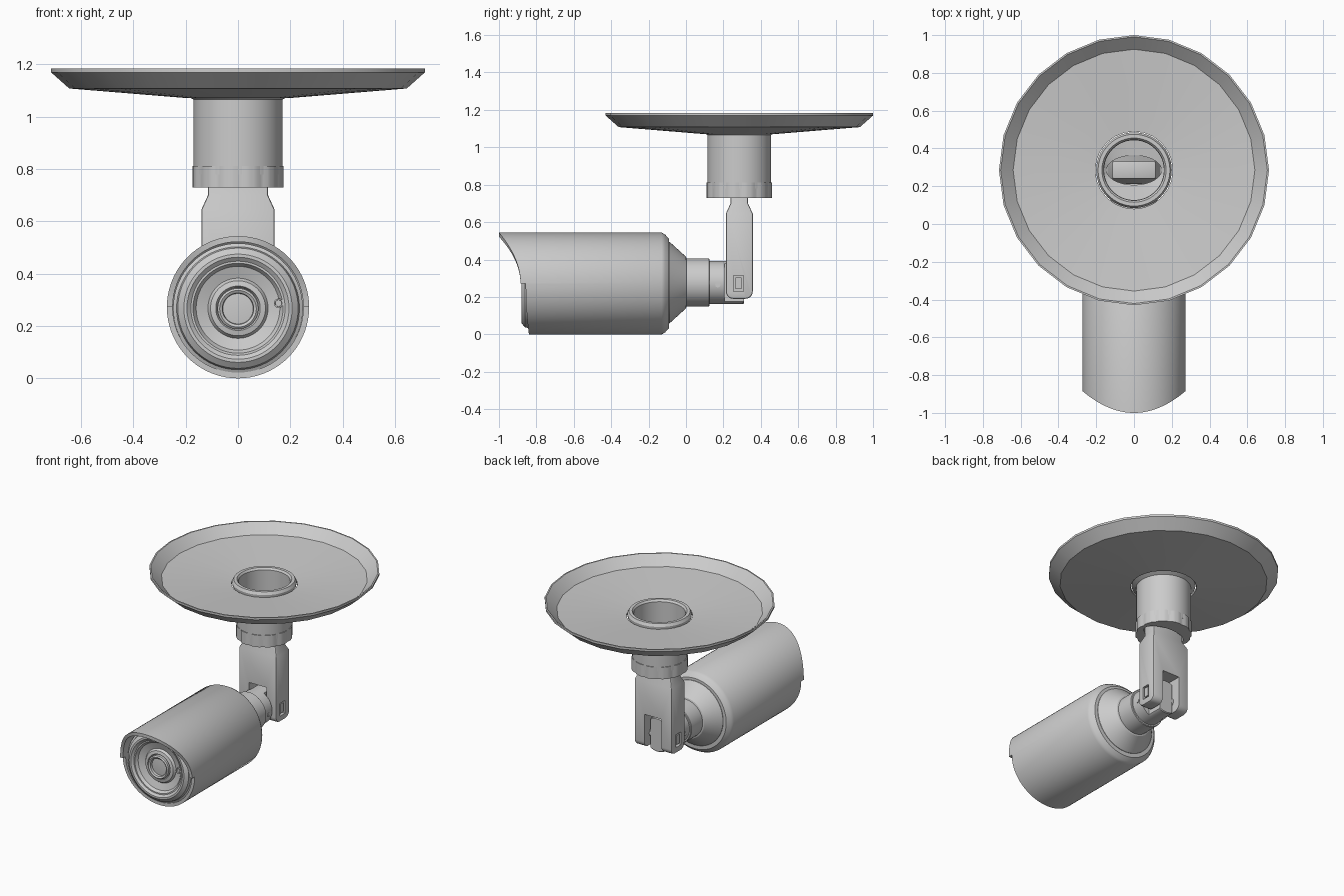
import bpy, bmesh, math
from mathutils import Vector

if "Cube" in bpy.data.objects:
    bpy.data.objects.remove(bpy.data.objects["Cube"])

CY = 0.285   # y of the vertical mount axis
CZ = 0.272   # height of the camera axis


def finish(name, bm, angle=30):
    bmesh.ops.remove_doubles(bm, verts=bm.verts, dist=1e-5)
    bmesh.ops.recalc_face_normals(bm, faces=bm.faces)
    me = bpy.data.meshes.new(name)
    bm.to_mesh(me)
    bm.free()
    ob = bpy.data.objects.new(name, me)
    bpy.context.collection.objects.link(ob)
    bpy.ops.object.select_all(action='DESELECT')
    ob.select_set(True)
    bpy.context.view_layer.objects.active = ob
    if angle:
        bpy.ops.object.shade_smooth_by_angle(angle=math.radians(angle))
    return ob


def skin(bm, cols, closed=False):
    """Join columns of points, cyclic around; closed also joins column ends."""
    vs = [[bm.verts.new(p) for p in c] for c in cols]
    m = len(cols[0])
    for i, a in enumerate(vs):
        b = vs[(i + 1) % len(vs)]
        for j in range(m if closed else m - 1):
            k = (j + 1) % m
            bm.faces.new((a[j], a[k], b[k], b[j]))


def lathe(name, prof, axis='Z', at=(0, 0, 0), n=64, closed=False, scale=None, clamp=9, angle=30):
    """Profile of (radius, height) or (radius_x, radius_y, height)."""
    cols = []
    for i in range(n):
        t = 2 * math.pi * i / n
        s = scale(i) if scale else 1
        col = []
        for p in prof:
            u, v, h = p[0] * math.cos(t), p[-2] * math.sin(t), p[-1]
            if len(p) == 2:
                u, v = u * s, v * s
            u = max(-clamp, min(clamp, u))
            q = {'Z': (u, v, h), 'Y': (u, h, v), 'X': (h, u, v)}[axis]
            col.append(Vector(q) + Vector(at))
        cols.append(col)
    bm = bmesh.new()
    skin(bm, cols, closed)
    return finish(name, bm, angle)


def box(name, lo, hi):
    bm = bmesh.new()
    bmesh.ops.create_cube(bm, size=1)
    for v in bm.verts:
        v.co = [lo[k] + (v.co[k] + .5) * (hi[k] - lo[k]) for k in range(3)]
    return finish(name, bm, None)


def modify(ob, kind, **kw):
    m = ob.modifiers.new(kind, kind)
    for k, v in kw.items():
        setattr(m, k, v)
    bpy.context.view_layer.objects.active = ob
    bpy.ops.object.modifier_apply(modifier=m.name)


def cut(ob, cutter):
    cutter.hide_render = True
    modify(ob, 'BOOLEAN', operation='DIFFERENCE', solver='EXACT', object=cutter)
    bpy.data.objects.remove(cutter)


mount = (0, CY, 0)

# ceiling dish: thin low-sided shell with a hole for the hub
lathe("ceiling_dish", [(.205, 1.072), (.645, 1.108), (.715, 1.17), (.715, 1.184), (.706, 1.184),
                       (.64, 1.122), (.205, 1.086)], at=mount, n=24, closed=True, angle=20)

# hollow stem with a raised lip above the dish
lathe("mount_stem", [(.17, .78), (.17, 1.066), (.198, 1.08), (.2, 1.10), (.19, 1.118), (.17, 1.118),
                     (.16, 1.105), (.16, .78)], at=mount, closed=True)

# ribbed collar with an oval opening in its floor
lathe("ribbed_collar", [(.175, .73), (.175, .812), (.158, .158, .812), (.158, .158, .775),
                        (.145, .078, .765), (.145, .078, .73)], at=mount, n=72, closed=True,
      scale=lambda i: .97 if i % 6 in (0, 1) else 1)

# forked bracket: tapered block, rounded feet, slot and side recesses
bm = bmesh.new()
rows = [(.19, .14, .072), (.645, .14, .072), (.70, .115, .047), (.775, .115, .047)]
cols = [[(sx * hx, CY + sy * hy, z) for z, hx, hy in rows]
        for sx, sy in ((1, 1), (-1, 1), (-1, -1), (1, -1))]
skin(bm, cols)
bmesh.ops.holes_fill(bm, edges=bm.edges)
foot = [e for e in bm.edges if all(v.co.z < .2 for v in e.verts) and
        abs(e.verts[0].co.y - e.verts[1].co.y) < 1e-4]
bmesh.ops.bevel(bm, geom=foot, offset=.04, segments=5, profile=.5, affect='EDGES')
bracket = finish("forked_bracket", bm, None)
modify(bracket, 'BEVEL', width=.008, segments=2, limit_method='ANGLE', angle_limit=math.radians(40))
cut(bracket, box("slot_cutter", (-.065, CY - .2, .1), (.065, CY + .2, .42)))
for s in (-1, 1):
    c = box("recess_cutter", (s * .14 - .025, .253, .228), (s * .14 + .025, .308, .315))
    cut(bracket, c)
    # small plug inside the recess
    box("recess_plug", (s * .128 - .008, .265, .242), (s * .128 + .008, .297, .305))
bpy.context.view_layer.objects.active = bracket
bpy.ops.object.select_all(action='DESELECT')
bracket.select_set(True)
bpy.ops.object.shade_smooth_by_angle(angle=math.radians(30))

# camera housing: tube whose upper half sweeps forward as a sun hood
cols = []
for half in (0, 1):
    for i in range(37):
        t = math.pi * (half + i / 36)
        c, s = math.cos(t), math.sin(t)
        front = -.857 + .017 * s * s if half else -.885 - .115 * s * s
        prof = [(.25, -.78), (.25, front), (.272, front), (.272, -.13), (.262, -.112), (.24, -.092), (.19, -.09)]
        cols.append([(r * c, y, CZ + r * s) for r, y in prof])
bm = bmesh.new()
skin(bm, cols)
bmesh.ops.dissolve_degenerate(bm, dist=1e-5, edges=bm.edges)
finish("camera_housing", bm)

# front bezel with stepped rings
axis = (0, 0, CZ - .006)
lathe("front_bezel", [(.248, -.8), (.248, -.835), (.235, -.842), (.23, -.862), (.207, -.88), (.195, -.88),
                      (.18, -.868), (.172, -.868), (.16, -.85), (.115, -.835), (.105, -.85), (.085, -.855),
                      (.078, -.84), (0, -.835)], 'Y', (0, 0, CZ - .004))
# lens barrel and glass
lathe("lens_ring", [(.078, -.83), (.078, -.862), (.07, -.868), (.06, -.862), (.058, -.845), (0, -.85)], 'Y', axis)
# light sensor
lathe("light_sensor", [(.018, -.83), (.018, -.87), (.013, -.87), (.012, -.862), (0, -.862)],
      'Y', (.155, 0, .287), 20)

# rear cone and neck
lathe("rear_neck", [(.218, -.095), (.218, -.088), (.138, 0), (.128, .003), (.128, .122), (.124, .126),
                    (.115, .126), (.115, .205), (0, .205)], 'Y', (0, 0, .277))
# flattened pivot tongue inside the fork
lathe("pivot_tongue", [(0, .19), (.115, .19), (.115, .305), (.11, .31), (0, .31)], 'Y', (0, 0, .277), clamp=.05)
# hinge pin through the fork
lathe("hinge_pin", [(0, -.1), (.03, -.1), (.03, .1), (0, .1)], 'X', (0, .275, .27), 24)
# lock screws on the neck
lathe("lock_screw", [(0, -.117), (.014, -.117), (.014, .117), (0, .117)], 'X', (0, .17, .265), 20)
